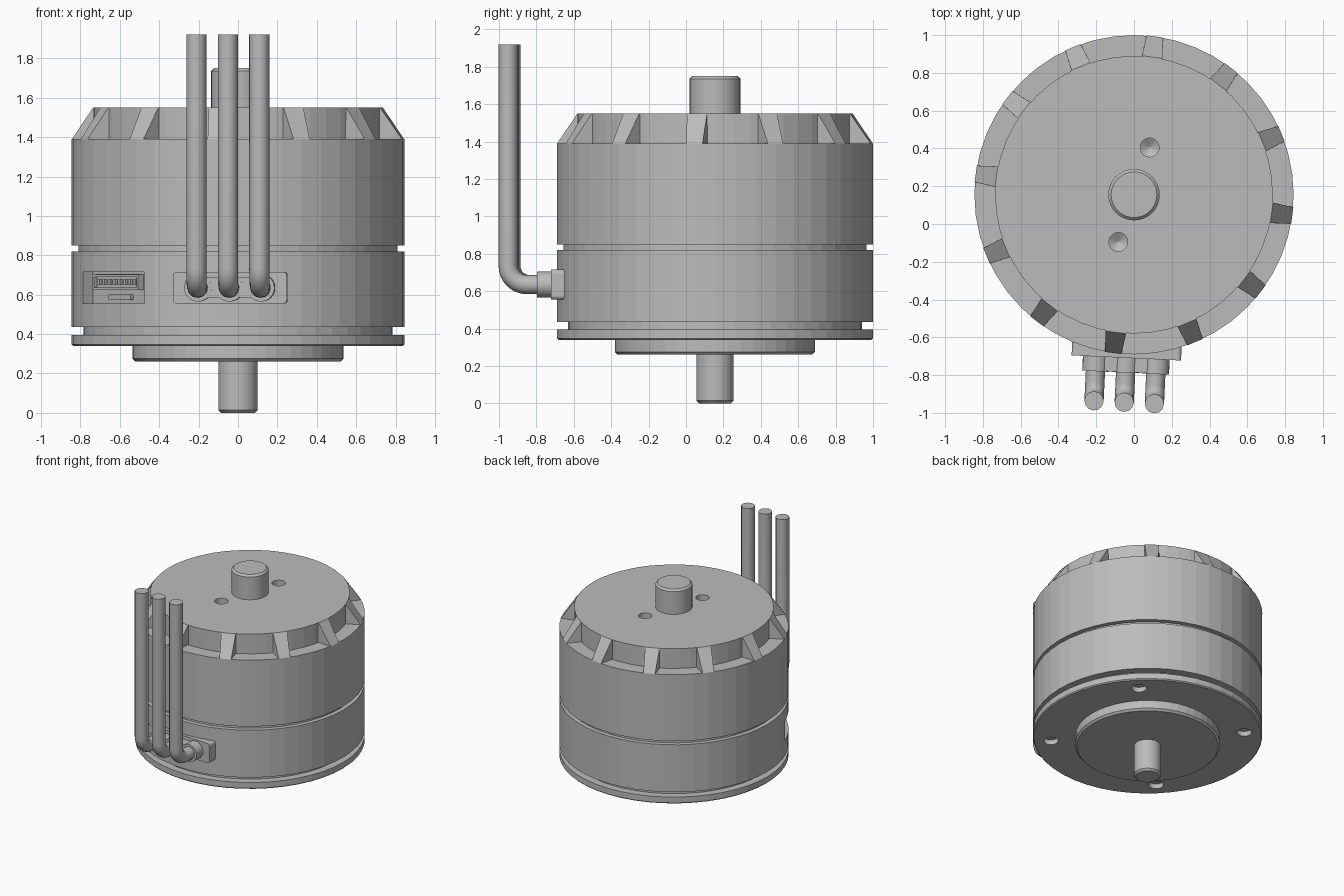
import bpy, bmesh, math
from mathutils import Matrix, Vector

if "Cube" in bpy.data.objects:
    bpy.data.objects.remove(bpy.data.objects["Cube"], do_unlink=True)

AXIS_Y = 0.155   # motor axis position
R = 0.845        # outer radius
SIDES = 48

metal = bpy.data.materials.new("grey_metal")
metal.use_nodes = True
colour = (0.5, 0.5, 0.5, 1)
metal.diffuse_color = colour
metal.node_tree.nodes["Principled BSDF"].inputs["Base Color"].default_value = colour


def frame(degrees=0):
    """Frame on the motor axis whose -y points outward at this turn from the front."""
    return Matrix.Translation((0, AXIS_Y, 0)) @ Matrix.Rotation(math.radians(degrees), 4, "Z")


def finish(name, bm, matrix):
    bmesh.ops.recalc_face_normals(bm, faces=bm.faces)
    bm.transform(matrix)
    mesh = bpy.data.meshes.new(name)
    bm.to_mesh(mesh)
    bm.free()
    mesh.materials.append(metal)
    obj = bpy.data.objects.new(name, mesh)
    bpy.context.collection.objects.link(obj)
    return obj


def lathe(name, profile, matrix=None, sides=SIDES):
    """Revolve (radius, height) points about local z, with flat end caps."""
    bm = bmesh.new()
    rings = []
    for r, z in profile:
        turn = [2 * math.pi * i / sides for i in range(sides)]
        rings.append([bm.verts.new((r * math.cos(a), r * math.sin(a), z)) for a in turn])
    for low, high in zip(rings, rings[1:]):
        for i in range(sides):
            j = (i + 1) % sides
            bm.faces.new((low[i], low[j], high[j], high[i]))
    bm.faces.new(rings[0])
    bm.faces.new(rings[-1])
    return finish(name, bm, frame() if matrix is None else matrix)


def box(name, low, high, matrix, bevel=0):
    bm = bmesh.new()
    bmesh.ops.create_cube(bm, size=1)
    low, high = Vector(low), Vector(high)
    for v in bm.verts:
        v.co = [(a + b) / 2 + c * (b - a) for a, b, c in zip(low, high, v.co)]
    if bevel:
        edges = [e for e in bm.edges if abs(e.verts[0].co.y - e.verts[1].co.y) > 0.001]
        bmesh.ops.bevel(bm, geom=edges, offset=bevel, segments=3, affect="EDGES", profile=0.5)
    return finish(name, bm, matrix)


def activate(obj):
    bpy.ops.object.select_all(action="DESELECT")
    obj.select_set(True)
    bpy.context.view_layer.objects.active = obj


def smooth(obj, degrees=35):
    activate(obj)
    bpy.ops.object.shade_smooth_by_angle(angle=math.radians(degrees))


def cut(obj, cutters):
    for cutter in cutters:
        cutter.hide_render = True
        mod = obj.modifiers.new("cut", "BOOLEAN")
        mod.operation, mod.solver, mod.object = "DIFFERENCE", "EXACT", cutter
        activate(obj)
        bpy.ops.object.modifier_apply(modifier=mod.name)
        bpy.data.objects.remove(cutter, do_unlink=True)


# Rotating bell with a stepped top, and its two drilled holes
bell = lathe("bell", [(R, 0.85), (R, 1.39), (0.735, 1.39), (0.735, 1.55)])
holes = []
for side in (1, -1):
    place = frame() @ Matrix.Translation((0.083 * side, 0.25 * side, 1.55))
    holes.append(lathe("hole_cutter", [(0.05, 0.05), (0.05, -0.1), (0.002, -0.13)], place, 20))
cut(bell, holes)

# Sloped ribs around the step
for k in range(12):
    bm = bmesh.new()
    sides = []
    for s in (-1, 1):
        section = [(0.056, 0.72, 1.385), (0.044, R, 1.39), (0.054, 0.735, 1.55), (0.056, 0.72, 1.549)]
        sides.append([bm.verts.new((s * w, -r, z)) for w, r, z in section])
    for i in range(4):
        j = (i + 1) % 4
        bm.faces.new((sides[0][i], sides[0][j], sides[1][j], sides[1][i]))
    bm.faces.new(sides[0])
    bm.faces.new(sides[1])
    finish("bell_rib", bm, frame(30 * k - 7.5))

# Fixed housing with a rectangular pocket at the front right
lathe("bell_gap_ring", [(0.81, 0.8), (0.81, 0.87)])
housing = lathe("housing", [(R, 0.435), (R, 0.82)])
port = frame(-51.6)
cut(housing, [box("pocket_cutter", (-0.25, -1, 0.555), (0.25, -0.74, 0.715), port)])

# Sockets inside the pocket
box("large_socket_back", (-0.21, -0.75, 0.625), (0.16, -0.755, 0.705), port)
for z in (0.625, 0.69):
    box("large_socket_rail", (-0.21, -0.775, z), (0.16, -0.74, z + 0.012), port)
for x in (-0.21, 0.15):
    box("large_socket_end", (x, -0.775, 0.625), (x + 0.012, -0.74, 0.702), port)
for k in range(8):
    x = -0.18 + 0.042 * k
    box("socket_pin", (x, -0.77, 0.652), (x + 0.02, -0.74, 0.676), port)
box("small_socket", (-0.1, -0.76, 0.572), (0.08, -0.735, 0.602), port, 0.008)

# Base: neck, flange with four screw holes, boss
lathe("base_neck", [(0.785, 0.38), (0.785, 0.45)])
flange = lathe("base_flange", [(R - 0.008, 0.34), (R, 0.348), (R, 0.395)])
screws = []
for k in range(4):
    place = frame(45 + 90 * k) @ Matrix.Translation((0, -0.715, 0.34))
    screws.append(lathe("screw_cutter", [(0.055, -0.05), (0.055, 0.2)], place, 20))
cut(flange, screws)
lathe("base_boss", [(0.52, 0.26), (0.535, 0.275), (0.535, 0.345)])

# Shafts, with chamfered ends
smooth(lathe("lower_shaft", [(0.085, 0), (0.1, 0.015), (0.1, 0.27)], sides=32), 25)
smooth(lathe("upper_shaft", [(0.136, 1.54), (0.136, 1.735), (0.121, 1.75)], sides=32), 25)

# Terminal block: mounting plate and three joined collars
term = frame(-2.7)
WIRE_Z = 0.635
SPACING = 0.16
box("terminal_plate", (-0.29, -0.865, 0.555), (0.29, -0.78, 0.715), term, 0.02)
box("collar_bridge", (-SPACING, -0.94, WIRE_Z - 0.052), (SPACING, -0.85, WIRE_Z + 0.052), term)

# Wires running out of the collars and bending upward
for k in (-1, 0, 1):
    x = SPACING * k
    out = term @ Matrix.Translation((x, 0, WIRE_Z)) @ Matrix.Rotation(math.pi / 2, 4, "X")
    smooth(lathe("wire_collar", [(0.07, 0.85), (0.07, 0.943)], out, 24))
    bend = 0.1
    path = [(x, -0.85, WIRE_Z)]
    for i in range(9):
        a = math.pi / 2 * i / 8
        path.append((x, -1.1 + bend - bend * math.sin(a), WIRE_Z + bend - bend * math.cos(a)))
    path.append((x, -1.1, 1.92))
    curve = bpy.data.curves.new("wire", "CURVE")
    curve.dimensions = "3D"
    curve.bevel_depth = 0.051
    curve.bevel_resolution = 4
    curve.use_fill_caps = True
    spline = curve.splines.new("POLY")
    spline.points.add(len(path) - 1)
    for point, co in zip(spline.points, path):
        point.co = (*(term @ Vector(co)), 1)
    curve.materials.append(metal)
    wire = bpy.data.objects.new("wire", curve)
    bpy.context.collection.objects.link(wire)
    activate(wire)
    bpy.ops.object.convert(target="MESH")
    smooth(bpy.context.view_layer.objects.active)
